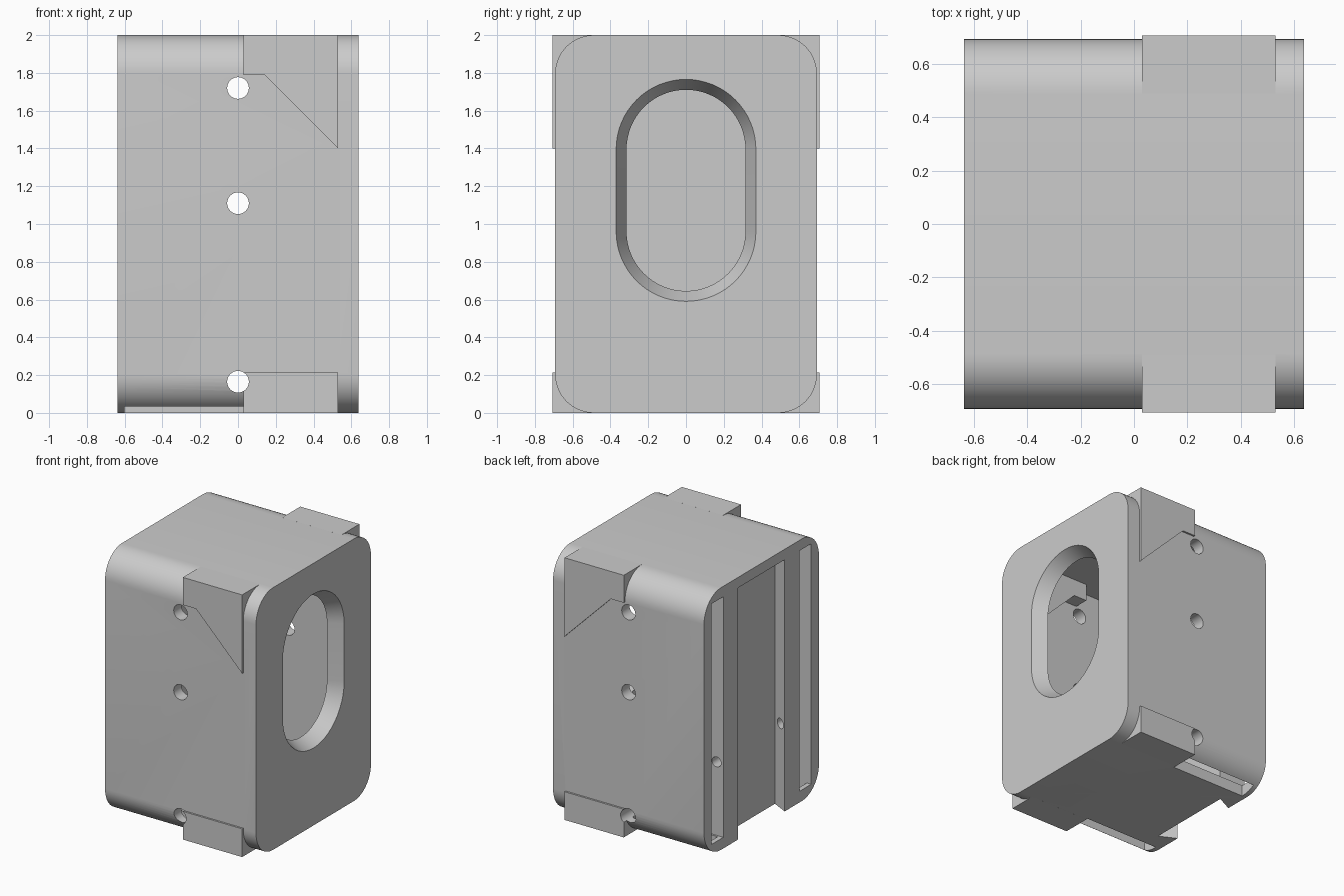
import bpy, bmesh, math

if "Cube" in bpy.data.objects:
    bpy.data.objects.remove(bpy.data.objects["Cube"])

grey = bpy.data.materials.new("light_grey")
grey.diffuse_color = (0.6, 0.6, 0.6, 1)
grey.use_nodes = True
grey.node_tree.nodes["Principled BSDF"].inputs["Base Color"].default_value = grey.diffuse_color


def loft(name, ring_a, ring_b):
    """Closed solid between two matching rings of points."""
    bm = bmesh.new()
    a = [bm.verts.new(p) for p in ring_a]
    b = [bm.verts.new(p) for p in ring_b]
    bm.faces.new(a)
    bm.faces.new(b)
    n = len(a)
    for i in range(n):
        j = (i + 1) % n
        bm.faces.new((a[i], a[j], b[j], b[i]))
    bmesh.ops.recalc_face_normals(bm, faces=bm.faces)
    me = bpy.data.meshes.new(name)
    bm.to_mesh(me)
    bm.free()
    ob = bpy.data.objects.new(name, me)
    bpy.context.collection.objects.link(ob)
    me.materials.append(grey)
    return ob


def prism_x(name, yz, x0, x1):
    return loft(name, [(x0, y, z) for y, z in yz], [(x1, y, z) for y, z in yz])


def prism_y(name, xz, y0, y1):
    return loft(name, [(x, y0, z) for x, z in xz], [(x, y1, z) for x, z in xz])


def prism_z(name, xy, z0, z1):
    return loft(name, [(x, y, z0) for x, y in xy], [(x, y, z1) for x, y in xy])


def box(name, x0, x1, y0, y1, z0, z1):
    return prism_x(name, [(y0, z0), (y1, z0), (y1, z1), (y0, z1)], x0, x1)


def rounded(cy, cz, r, hy, hz, seg):
    """Rounded rectangle outline in the YZ plane; hy, hz are corner centre offsets."""
    pts = []
    for k, (sy, sz) in enumerate([(1, 1), (-1, 1), (-1, -1), (1, -1)]):
        for i in range(seg + 1):
            t = math.pi / 2 * (k + i / seg)
            p = (cy + sy * hy + r * math.cos(t), cz + sz * hz + r * math.sin(t))
            if not pts or math.dist(p, pts[-1]) > 1e-5:
                pts.append(p)
    if math.dist(pts[0], pts[-1]) < 1e-5:
        pts.pop()
    return pts


def circle(cx, cz, r, n=32):
    return [(cx + r * math.cos(2 * math.pi * i / n), cz + r * math.sin(2 * math.pi * i / n))
            for i in range(n)]


def combine(target, other, op):
    m = target.modifiers.new(op, 'BOOLEAN')
    m.operation, m.object, m.solver = op, other, 'EXACT'
    bpy.context.view_layer.objects.active = target
    bpy.ops.object.modifier_apply(modifier=m.name)
    bpy.data.objects.remove(other)


def cut(target, other):
    combine(target, other, 'DIFFERENCE')


# Outer shell with rounded long edges
X, R = 0.637, 0.205
body = prism_x("housing", rounded(0, 1, R, 0.693 - R, 1 - R, 14), -X, X)

# Inner cavity
cut(body, box("cavity", -0.41, 0.53, -0.6, 0.6, 0.085, 1.92))

# Chamfered oval window in the right wall
def window_ring(x):
    r = 0.37 - (X - x) * 0.055 / 0.107
    return [(x, y, z) for y, z in rounded(0, 1.178, r, 0, 0.2175, 16)]
cut(body, loft("window", window_ring(0.51), window_ring(0.66)))

# Dovetail channel on the left wall, open at the bottom
cut(body, prism_z("dovetail", [(-X - 0.02, -0.27), (-X - 0.02, 0.27),
                               (-0.51, 0.343), (-0.51, -0.343)], -0.1, 1.92))

for s in (-1, 1):
    # Long slot beside the channel, opening into the cavity
    ya, yb = sorted((s * 0.46, s * 0.6))
    cut(body, box("slot", -0.7, -0.35, ya, yb, 0.085, 1.92))
    # Opening along the lower rounded edge
    ya, yb = sorted((s * 0.475, s * 0.6))
    cut(body, box("groove", -0.6, 0.03, ya, yb, -0.1, 0.2))

# Corner brackets: tapered at the top, plain at the bottom
top_shape = [(0.03, 2), (0.03, 1.79), (0.14, 1.79), (0.53, 1.4), (0.53, 2)]
foot_shape = [(0.03, 0), (0.53, 0), (0.53, 0.215), (0.03, 0.215)]
for s in (-1, 1):
    for name, shape in (("upper_bracket", top_shape), ("lower_bracket", foot_shape)):
        combine(body, prism_y(name, shape, s * 0.49, s * 0.707), 'UNION')

# Cross holes through front and back walls
for z in (1.72, 1.11, 0.165):
    cut(body, prism_y("cross_hole", circle(0, z, 0.0575), -0.8, 0.8))

# Small locking hole through the channel's side walls
cut(body, prism_y("lock_hole", circle(-0.58, 0.645, 0.038, 24), -0.5, 0.5))

# Smooth curves, keep edges crisp
bpy.ops.object.select_all(action='DESELECT')
body.select_set(True)
bpy.context.view_layer.objects.active = body
bpy.ops.object.shade_smooth_by_angle(angle=math.radians(25))
